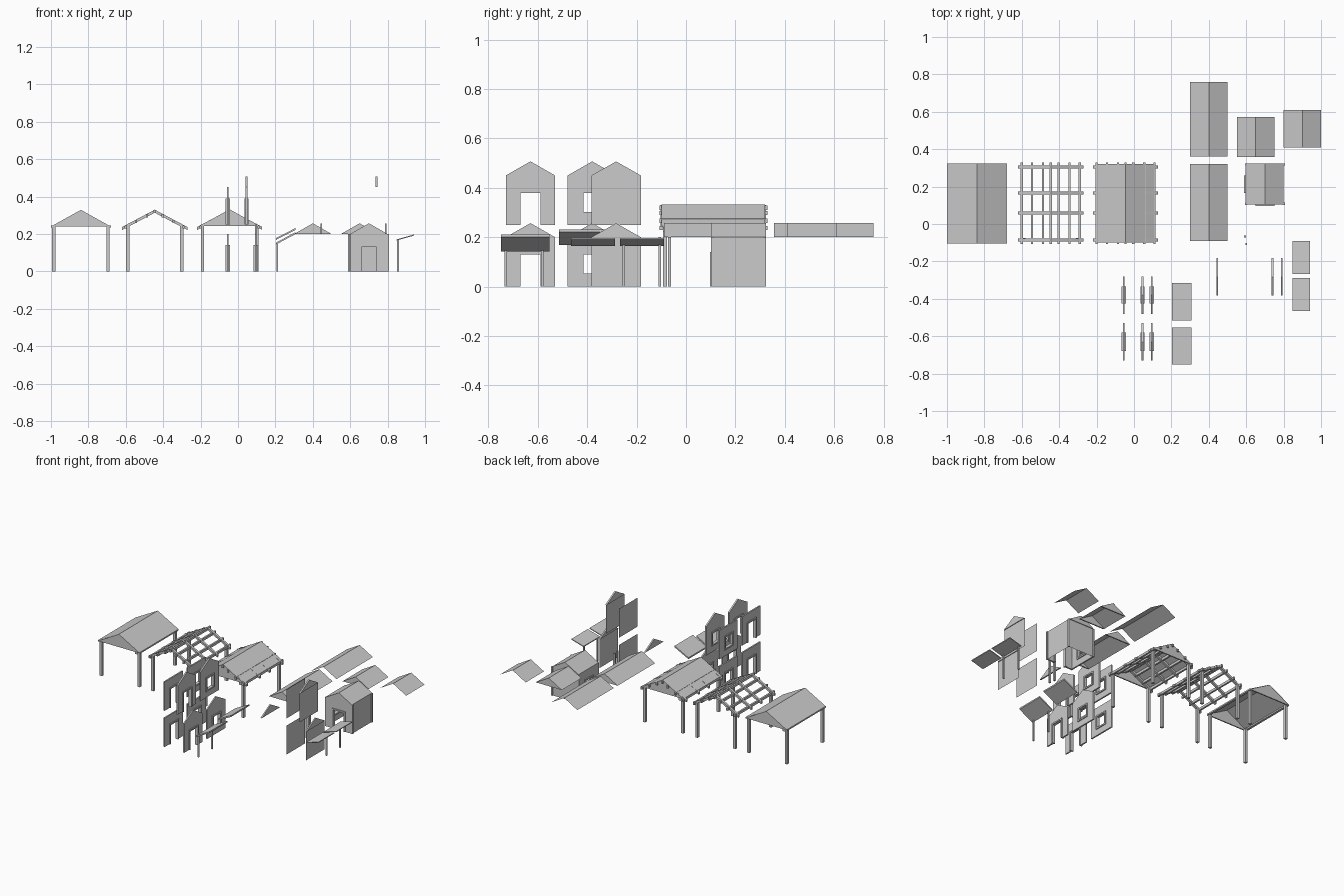
import bpy, bmesh
from mathutils import Vector

if "Cube" in bpy.data.objects:
    bpy.data.objects.remove(bpy.data.objects["Cube"])


def finish(name, bm):
    bmesh.ops.recalc_face_normals(bm, faces=bm.faces)
    me = bpy.data.meshes.new(name)
    bm.to_mesh(me)
    bm.free()
    ob = bpy.data.objects.new(name, me)
    bpy.context.collection.objects.link(ob)
    return ob


def add_prism(bm, pts, depth):
    """Extrude a planar polygon by a vector; no vector gives a bare sheet."""
    f = bm.faces.new([bm.verts.new(p) for p in pts])
    if depth:
        new = bmesh.ops.extrude_face_region(bm, geom=[f], use_keep_orig=True)['geom']
        bmesh.ops.translate(bm, vec=depth, verts=[v for v in new if isinstance(v, bmesh.types.BMVert)])


def prism(name, pts, depth=None):
    bm = bmesh.new()
    add_prism(bm, pts, depth)
    return finish(name, bm)


def box(name, x0, x1, y0, y1, z0, z1):
    return prism(name, [(x0, y0, z0), (x1, y0, z0), (x1, y1, z0), (x0, y1, z0)], (0, 0, z1 - z0))


def post(name, x, y, h, w=.016):
    r = w / 2
    box(name, x - r, x + r, y - r, y + r, 0, h)


def panel(name, c, axis, polys, t):
    """Upright panel from (u, z) polygons; u runs along the given axis."""
    bm = bmesh.new()
    for poly in polys:
        if axis == 'x':
            add_prism(bm, [(c[0] + u, c[1] - t / 2, c[2] + z) for u, z in poly], (0, t, 0) if t else None)
        else:
            add_prism(bm, [(c[0] - t / 2, c[1] + u, c[2] + z) for u, z in poly], (t, 0, 0) if t else None)
    return finish(name, bm)


def rect(u0, u1, z0, z1):
    return [(u0, z0), (u1, z0), (u1, z1), (u0, z1)]


def wall(name, c, axis, opening=None, gable=False, w=.1, t=.01):
    tri = [(-w, .2), (w, .2), (0, .257)]
    if opening is None:
        panel(name, c, axis, [rect(-w, w, 0, .2)], 0)
    else:
        a, z0, z1 = (.04, 0, .13) if opening == 'door' else (.036, .053, .13)
        parts = [rect(-w, -a, 0, .2), rect(a, w, 0, .2), rect(-a, a, z1, .2)]
        b = .01
        trim = [rect(-a - b, -a, z0, z1 + b), rect(a, a + b, z0, z1 + b), rect(-a, a, z1, z1 + b)]
        if z0:
            parts.append(rect(-a, a, 0, z0))
            trim.append(rect(-a - b, a + b, z0 - b, z0))
        panel(name, c, axis, parts, t)
        panel(name + "_trim", c, axis, trim, .022)
    if gable:
        panel(name + "_gable", c, axis, [tri], t)


def roof(name, x, y0, y1, half, z0, z1):
    bm = bmesh.new()
    for s in (-1, 1):
        add_prism(bm, [(x, y0, z1), (x, y1, z1), (x + s * half, y1, z0), (x + s * half, y0, z0)], None)
    return finish(name, bm)


def gables(name, x, ys, half, z0, z1, t=.008):
    for y in ys:
        panel(name, (x, y, 0), 'x', [[(-half, z0), (half, z0), (0, z1)]], t)


# Open pavilions: roofed, bare frame, roofed with frame
def legs(x):
    for dx in (-.145, .145):
        for y in (-.085, .305):
            post("pavilion_post", x + dx, y, .243, .018)


def frame(x):
    def h(d):
        return .322 - .53 * abs(d)
    for y in (-.085, .058, .166, .305):
        for s in (-1, 1):
            e, z = x + s * .174, h(.174)
            prism("rafter", [(x, y - .008, h(0) - .008), (e, y - .008, z - .008),
                             (e, y - .008, z + .008), (x, y - .008, h(0) + .008)], (0, .016, 0))
    for d in (-.155, -.1, -.041, 0, .041, .1, .155):
        box("purlin", x + d - .006, x + d + .006, -.108, .33, h(d) - .011, h(d) + .006)


legs(-.84)
roof("pavilion_roof", -.84, -.103, .323, .16, .243, .33)
gables("pavilion_gable", -.84, (-.098, .318), .16, .24, .329)
for s in (-1, 1):
    box("eave_beam", -.84 + s * .152 - .008, -.84 + s * .152 + .008, -.1, .32, .236, .246)
legs(-.445)
frame(-.445)
legs(-.045)
frame(-.045)
roof("framed_roof", -.045, -.1, .32, .16, .243, .333)
gables("framed_gable", -.045, (-.096, .316), .16, .243, .332)

# Loose roof sections, with and without gable ends
roof("long_roof_closed", .4, -.09, .32, .1, .2, .257)
gables("long_roof_gable", .4, (-.085, .315), .1, .2, .257)
roof("long_roof_open", .4, .362, .76, .1, .2, .257)
roof("short_roof_closed", .65, .357, .573, .1, .2, .257)
gables("short_roof_gable", .65, (.362, .568), .1, .2, .257)
roof("short_roof_open", .9, .41, .61, .1, .2, .257)

# Assembled hut
wall("hut_front", (.7, .108, 0), 'x', 'door', True)
wall("hut_left", (.6, .213, 0), 'y', 'window', False, .105)
wall("hut_right", (.8, .213, 0), 'y', None, False, .105)
wall("hut_back", (.7, .318, 0), 'x', None, True)
roof("hut_roof", .7, .103, .323, .1, .2, .258)
for x in (.6, .8):
    for y in (.108, .318):
        post("hut_corner_post", x, y, .2, .012)

# Loose wall panels with doors and windows
for y, kind in ((-.63, 'door'), (-.38, 'window')):
    wall("lower_wall_" + kind, (-.055, y, 0), 'y', kind)
    wall("upper_wall_" + kind, (-.055, y, .25), 'y', kind)
    wall("upper_gable_wall_" + kind, (.045, y, .25), 'y', kind, True)
    wall("lower_gable_wall_" + kind, (.095, y, 0), 'y', kind, True)

# Loose plain walls and a single gable
wall("plain_lower", (.64, -.283, 0), 'y')
wall("plain_upper", (.64, -.283, .25), 'y')
wall("plain_upper_gable", (.74, -.283, .25), 'y', None, True)
wall("plain_lower_gable", (.79, -.283, 0), 'y', None, True)
panel("loose_gable", (.445, -.283, 0), 'y', [[(-.1, .2), (.1, .2), (0, .257)]], .01)

# Loose corner posts
post("corner_post", .594, -.067, .2, .012)
post("corner_post", .6, -.107, .2, .01)


# Lean-to canopies
def canopy(x0, x1, y0, y1, z0, z1, t, posts=()):
    prism("canopy_sheet", [(x0, y0, z0), (x1, y0, z1), (x1, y0, z1 + t), (x0, y0, z0 + t)], (0, y1 - y0, 0))
    for y in posts:
        post("canopy_post", x0 + .008, y, z0 + .004, .009)


canopy(.202, .308, -.75, -.553, .143, .2, .01, (-.73, -.582))
canopy(.202, .308, -.515, -.315, .168, .222, .01)
canopy(.847, .94, -.465, -.288, .165, .191, .006)
canopy(.847, .94, -.268, -.09, .165, .191, .006, (-.252, -.106))
